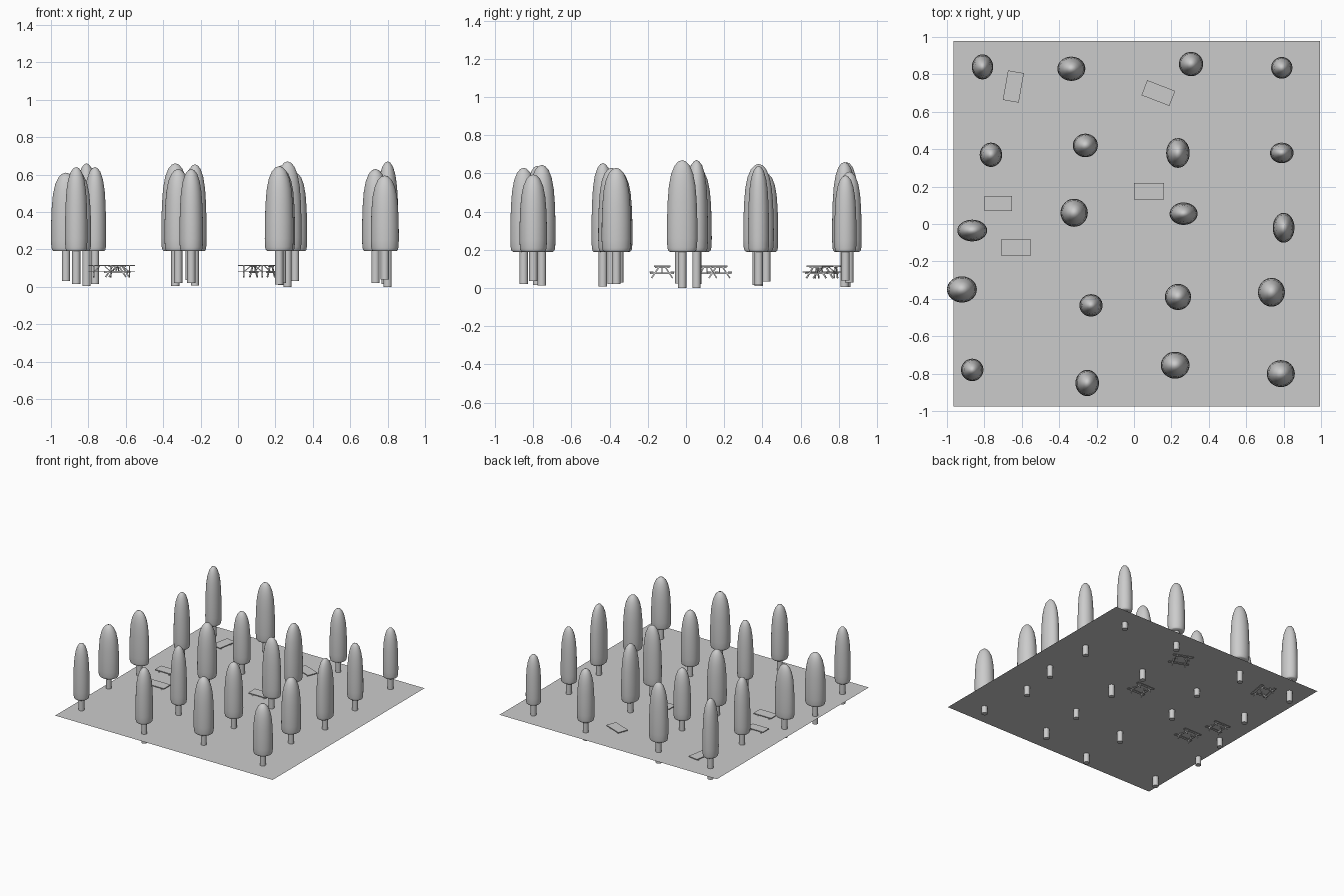
import bpy, bmesh, math
from mathutils import Matrix, Vector

cube = bpy.data.objects.get("Cube")
if cube:
    bpy.data.objects.remove(cube)

grey = bpy.data.materials.new("plain grey")
grey.use_nodes = True
colour = (0.6, 0.6, 0.6, 1)
grey.diffuse_color = colour
grey.node_tree.nodes["Principled BSDF"].inputs["Base Color"].default_value = colour

GROUND = 0.095
CROWN_BASE = 0.19


def finish(name, bm, smooth=False):
    """Turn a bmesh into a named grey object."""
    bmesh.ops.recalc_face_normals(bm, faces=bm.faces)
    mesh = bpy.data.meshes.new(name)
    bm.to_mesh(mesh)
    bm.free()
    mesh.materials.append(grey)
    obj = bpy.data.objects.new(name, mesh)
    bpy.context.collection.objects.link(obj)
    if smooth:
        bpy.ops.object.select_all(action='DESELECT')
        obj.select_set(True)
        bpy.context.view_layer.objects.active = obj
        bpy.ops.object.shade_smooth_by_angle(angle=math.radians(50))
    return obj


def add_box(bm, centre, size, tilt=0):
    """Box, optionally tilted about the x axis."""
    matrix = (Matrix.Translation(centre) @ Matrix.Rotation(tilt, 4, 'X')
              @ Matrix.Diagonal((*size, 1)))
    bmesh.ops.create_cube(bm, size=1, matrix=matrix)


# Ground sheet
bm = bmesh.new()
bmesh.ops.create_grid(bm, x_segments=1, y_segments=1, size=0.5)
ground = finish("ground", bm)
ground.scale = (1.96, 1.955, 1)
ground.location = (0.015, 0.002, GROUND)

# Crown outline: (radius fraction, height fraction), from bottom to tip
PROFILE = [(0, 0), (0.8, 0), (0.92, 0.015), (0.97, 0.05), (1, 0.15), (0.99, 0.35),
           (0.95, 0.55), (0.87, 0.72), (0.72, 0.85), (0.5, 0.94), (0.25, 0.985), (0, 1)]


def make_tree(number, x, y, rx, ry, top):
    # Crown: turned profile stretched to an oval
    bm = bmesh.new()
    verts = [bm.verts.new((r, 0, h)) for r, h in PROFILE]
    edges = [bm.edges.new(pair) for pair in zip(verts, verts[1:])]
    bmesh.ops.spin(bm, geom=verts + edges, cent=(0, 0, 0), axis=(0, 0, 1),
                   angle=math.tau, steps=32)
    bmesh.ops.remove_doubles(bm, verts=bm.verts, dist=0.0001)
    crown = finish(f"crown_{number}", bm, True)
    crown.location = (x, y, CROWN_BASE)
    crown.scale = (rx, ry, top - CROWN_BASE)

    # Trunk: taller trees reach further down
    foot = max(0, (0.67 - top) * 0.5)
    head = CROWN_BASE + 0.03
    bm = bmesh.new()
    bmesh.ops.create_cone(bm, cap_ends=True, segments=20, radius1=0.022,
                          radius2=0.022, depth=head - foot)
    trunk = finish(f"trunk_{number}", bm, True)
    trunk.location = (x, y, (head + foot) / 2)


# Trees: x, y, crown radii, top height
TREES = [
    (-.81, .84, .057, .067, .66), (-.335, .83, .075, .065, .66),
    (.305, .855, .065, .065, .61), (.79, .835, .057, .058, .59),
    (-.765, .37, .06, .065, .64), (-.26, .42, .067, .063, .6),
    (.235, .38, .063, .08, .65), (.79, .38, .063, .055, .64),
    (-.865, -.035, .08, .058, .62), (-.32, .06, .073, .075, .63),
    (.265, .055, .075, .06, .67), (.8, -.02, .058, .08, .67),
    (-.92, -.35, .08, .07, .61), (-.23, -.435, .062, .06, .655),
    (.235, -.39, .07, .07, .63), (.735, -.365, .072, .077, .63),
    (-.865, -.78, .06, .06, .64), (-.25, -.85, .063, .07, .63),
    (.22, -.755, .077, .072, .645), (.785, -.8, .075, .072, .595),
]
for number, tree in enumerate(TREES, 1):
    make_tree(number, *tree)


def make_table(number, x, y, angle, size=1):
    bm = bmesh.new()
    # Table top
    add_box(bm, (0, 0, 0.114), (0.16, 0.086, 0.006))
    # Benches
    for side in (-1, 1):
        add_box(bm, (0, side * 0.055, 0.083), (0.16, 0.02, 0.005))
    # End frames: cross rails and splayed legs
    for end in (-1, 1):
        rail_x = end * 0.05
        add_box(bm, (rail_x, 0, 0.077), (0.007, 0.125, 0.007))
        add_box(bm, (rail_x, 0, 0.108), (0.007, 0.075, 0.006))
        for side in (-1, 1):
            head = Vector((rail_x, side * 0.016, 0.111))
            foot = Vector((rail_x, side * 0.055, 0.052))
            span = head - foot
            add_box(bm, (head + foot) / 2, (0.007, 0.007, span.length),
                    math.atan2(-span.y, span.z))
    # Diagonal braces from the rails to the table top
    for end in (-1, 1):
        brace = Matrix.Translation((end * 0.032, 0, 0.094)) @ Matrix.Rotation(
            -end * math.radians(50), 4, 'Y') @ Matrix.Diagonal((0.005, 0.006, 0.048, 1))
        bmesh.ops.create_cube(bm, size=1, matrix=brace)
    table = finish(f"picnic_table_{number}", bm)
    table.location = (x, y, 0)
    table.rotation_euler.z = math.radians(angle)
    table.scale = (size, size, 1)


# Picnic tables: x, y, turn, footprint scale
TABLES = [(-.645, .735, 80), (.13, .7, -21), (-.725, .11, 0, .92),
          (-.63, -.125, 0), (.08, .175, 0)]
for number, table in enumerate(TABLES, 1):
    make_table(number, *table)
